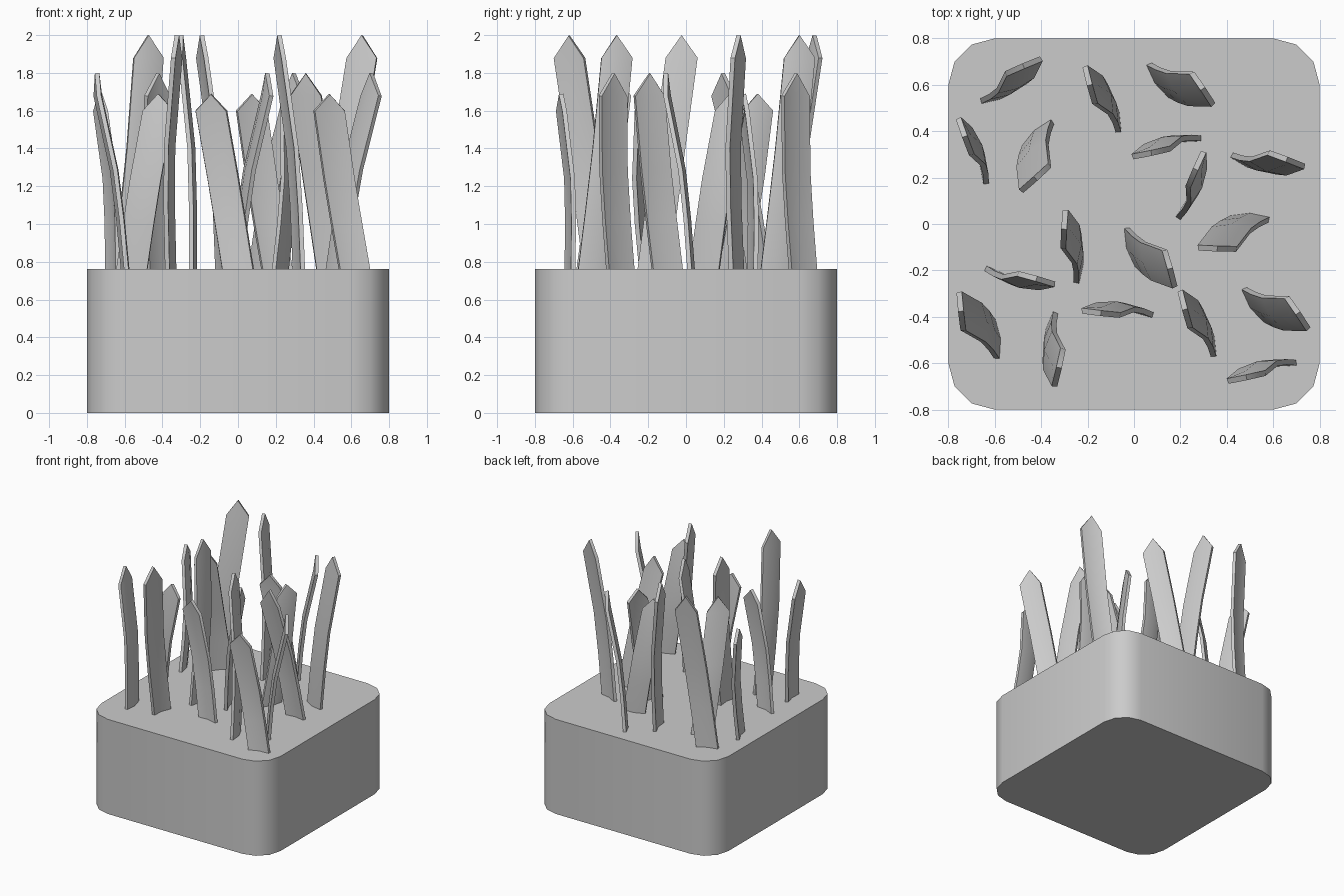
import bpy, bmesh, math
from mathutils import Vector, Matrix

if "Cube" in bpy.data.objects:
    bpy.data.objects.remove(bpy.data.objects["Cube"])

mat = bpy.data.materials.new("plain grey")
mat.use_nodes = True
GREY = (0.6, 0.6, 0.6, 1)
mat.diffuse_color = GREY
mat.node_tree.nodes["Principled BSDF"].inputs["Base Color"].default_value = GREY

BLOCK_TOP = 0.763
WIDTH, THICK, FOLD, BOW = 0.17, 0.024, 0.014, 0.025


def finish(bm, name, angle):
    """Turn a bmesh into a smooth-by-angle object."""
    bmesh.ops.recalc_face_normals(bm, faces=bm.faces)
    mesh = bpy.data.meshes.new(name)
    bm.to_mesh(mesh)
    bm.free()
    mesh.materials.append(mat)
    obj = bpy.data.objects.new(name, mesh)
    bpy.context.collection.objects.link(obj)
    bpy.ops.object.select_all(action='DESELECT')
    obj.select_set(True)
    bpy.context.view_layer.objects.active = obj
    bpy.ops.object.shade_smooth_by_angle(angle=math.radians(angle))
    return obj


# Rounded block of soil
bm = bmesh.new()
bmesh.ops.create_cube(bm, size=1)
for v in bm.verts:
    v.co = Vector((v.co.x * 1.6, v.co.y * 1.6, (v.co.z + 0.5) * BLOCK_TOP))
upright = [e for e in bm.edges if abs(e.verts[0].co.z - e.verts[1].co.z) > 0.1]
bmesh.ops.bevel(bm, geom=upright, offset=0.2, segments=3, profile=0.5, affect='EDGES')
finish(bm, "soil_block", 40)


def blade(name, base, top, angle, height, point):
    """Folded, bowed leaf from a base centre to a shoulder centre, ending in a point."""
    a = math.radians(angle)
    across = Vector((math.cos(a), math.sin(a), 0))
    normal = Vector((-across.y, across.x, 0))
    foot = Vector((*base, BLOCK_TOP - 0.02))
    shoulder = Vector((*top, height - point))
    lean = 1 if (shoulder - foot).dot(normal) > 0 else -1
    bm = bmesh.new()
    rows = []
    for t, bow in ((0, 0), (0.3, 0.7), (0.58, 1), (1, 0)):
        centre = foot.lerp(shoulder, t) - normal * lean * BOW * bow
        rows.append([bm.verts.new(centre + across * WIDTH * s / 2
                                  - normal * lean * FOLD * (0.5 - abs(s)))
                     for s in (-1, 0, 1)])
    for low, high in zip(rows, rows[1:]):
        for i in range(2):
            bm.faces.new((low[i], low[i + 1], high[i + 1], high[i]))
    # Pointed end
    tip = bm.verts.new(Vector((*top, height)) + normal * lean * 0.008)
    for i in range(2):
        bm.faces.new((rows[-1][i], rows[-1][i + 1], tip))
    bmesh.ops.recalc_face_normals(bm, faces=bm.faces)
    for v in bm.verts:
        v.co += normal * THICK / 2 * (1 if bm_faces_along(bm, normal) else -1)
    bmesh.ops.solidify(bm, geom=bm.faces[:], thickness=THICK)
    return finish(bm, name, 35)


def bm_faces_along(bm, normal):
    bm.faces.ensure_lookup_table()
    bm.faces[0].normal_update()
    return bm.faces[0].normal.dot(normal) < 0


# One tuft of three blades
tuft = [
    blade("tall_blade", (-0.126, -0.013), (-0.228, 0.112), 105, 2.0, 0.12),
    blade("medium_blade", (0.015, 0.11), (0.202, 0.07), -56, 1.8, 0.12),
    blade("short_blade", (0.137, -0.113), (0.0, -0.158), 12, 1.69, 0.09),
]

# Tufts planted over the block: x, y, turn in degrees
spots = [(0.478, -0.472, 0), (0.068, 0.495, 0), (-0.089, -0.203, -18.5),
         (-0.503, -0.406, 152), (-0.543, 0.41, -82), (0.422, 0.13, -126)]
for n, (x, y, turn) in enumerate(spots):
    place = Matrix.Translation((x, y, 0)) @ Matrix.Rotation(math.radians(turn), 4, 'Z')
    for source in tuft:
        obj = source
        if n:
            obj = source.copy()
            obj.name = f"{source.name}_{n + 1}"
            bpy.context.collection.objects.link(obj)
        obj.matrix_world = place
